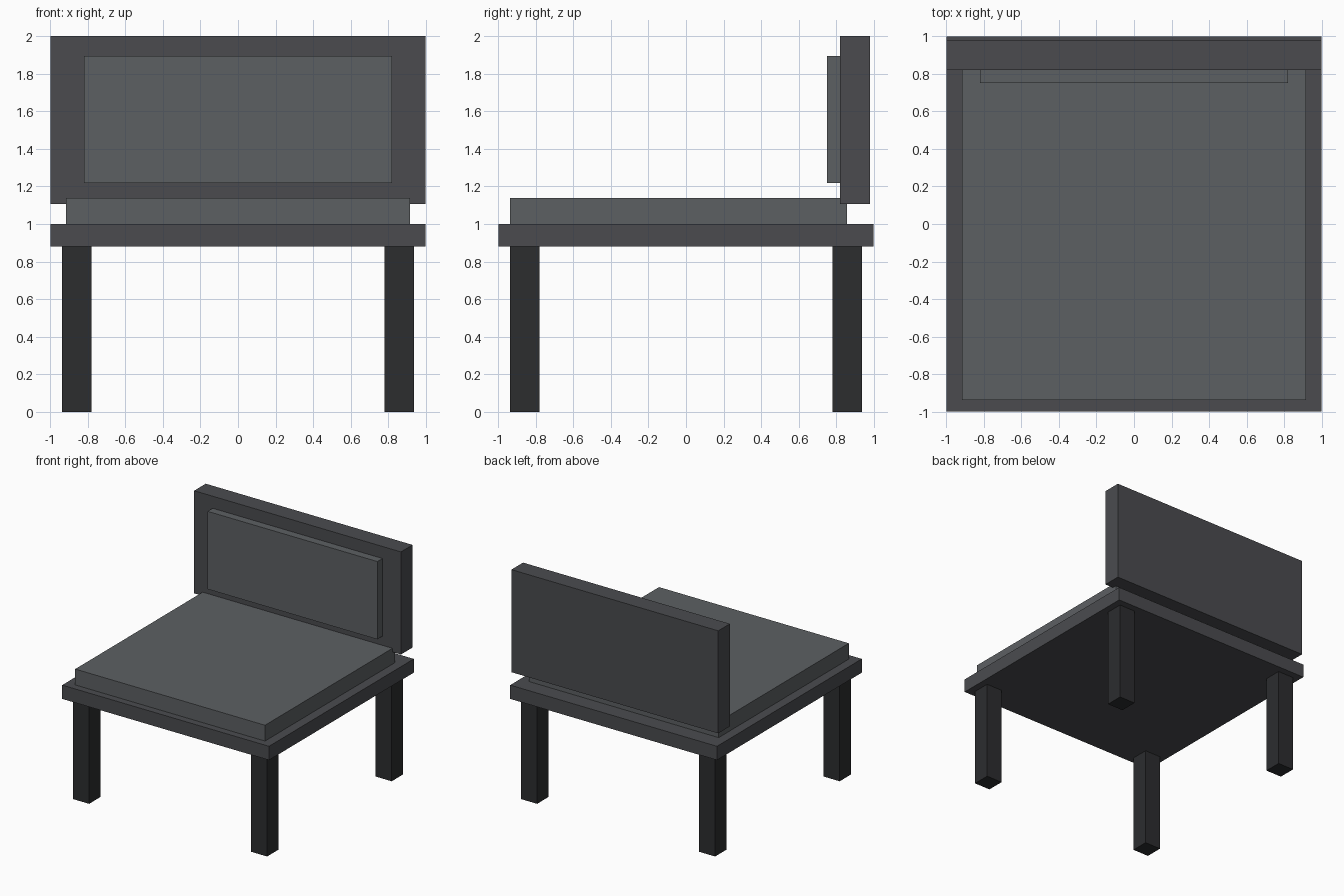
import bpy
import bmesh
from mathutils import Vector

if "Cube" in bpy.data.objects:
    bpy.data.objects.remove(bpy.data.objects["Cube"])


def material(name, rgb):
    mat = bpy.data.materials.new(name)
    mat.diffuse_color = (*rgb, 1.0)
    mat.use_nodes = True
    mat.node_tree.nodes["Principled BSDF"].inputs["Base Color"].default_value = mat.diffuse_color
    return mat


def box(name, low, high, mat):
    """Axis-aligned box between two corners, with its origin at the centre."""
    low, high = Vector(low), Vector(high)
    mesh = bpy.data.meshes.new(name)
    bm = bmesh.new()
    bmesh.ops.create_cube(bm, size=1.0)
    bmesh.ops.scale(bm, vec=high - low, verts=bm.verts)
    bm.to_mesh(mesh)
    bm.free()
    mesh.materials.append(mat)
    obj = bpy.data.objects.new(name, mesh)
    obj.location = (low + high) / 2
    bpy.context.collection.objects.link(obj)
    return obj


leg_mat = material("dark_legs", (0.025, 0.026, 0.028))
frame_mat = material("frame_grey", (0.069, 0.071, 0.078))
cushion_mat = material("cushion_grey", (0.108, 0.117, 0.124))

HALF = 0.997        # half width of the seat frame and backrest
SEAT_BOTTOM, SEAT_TOP = 0.88, 1.0

# Seat frame and its cushion, which tucks under the backrest
box("seat_frame", (-HALF, -HALF, SEAT_BOTTOM), (HALF, HALF, SEAT_TOP), frame_mat)
box("seat_cushion", (-0.915, -0.935, SEAT_TOP), (0.915, 0.857, 1.138), cushion_mat)

# Backrest panel and the pad on its front
box("backrest", (-HALF, 0.82, 1.106), (HALF, 0.98, 2.0), frame_mat)
box("backrest_pad", (-0.818, 0.75, 1.217), (0.818, 0.82, 1.895), cushion_mat)

# Four square legs
LEG_CENTRE, LEG_HALF = 0.858, 0.078
for row, sy in (("front", -1), ("back", 1)):
    for side, sx in (("left", -1), ("right", 1)):
        x, y = sx * LEG_CENTRE, sy * LEG_CENTRE
        box(f"{row}_{side}_leg",
            (x - LEG_HALF, y - LEG_HALF, 0.0),
            (x + LEG_HALF, y + LEG_HALF, SEAT_BOTTOM), leg_mat)
